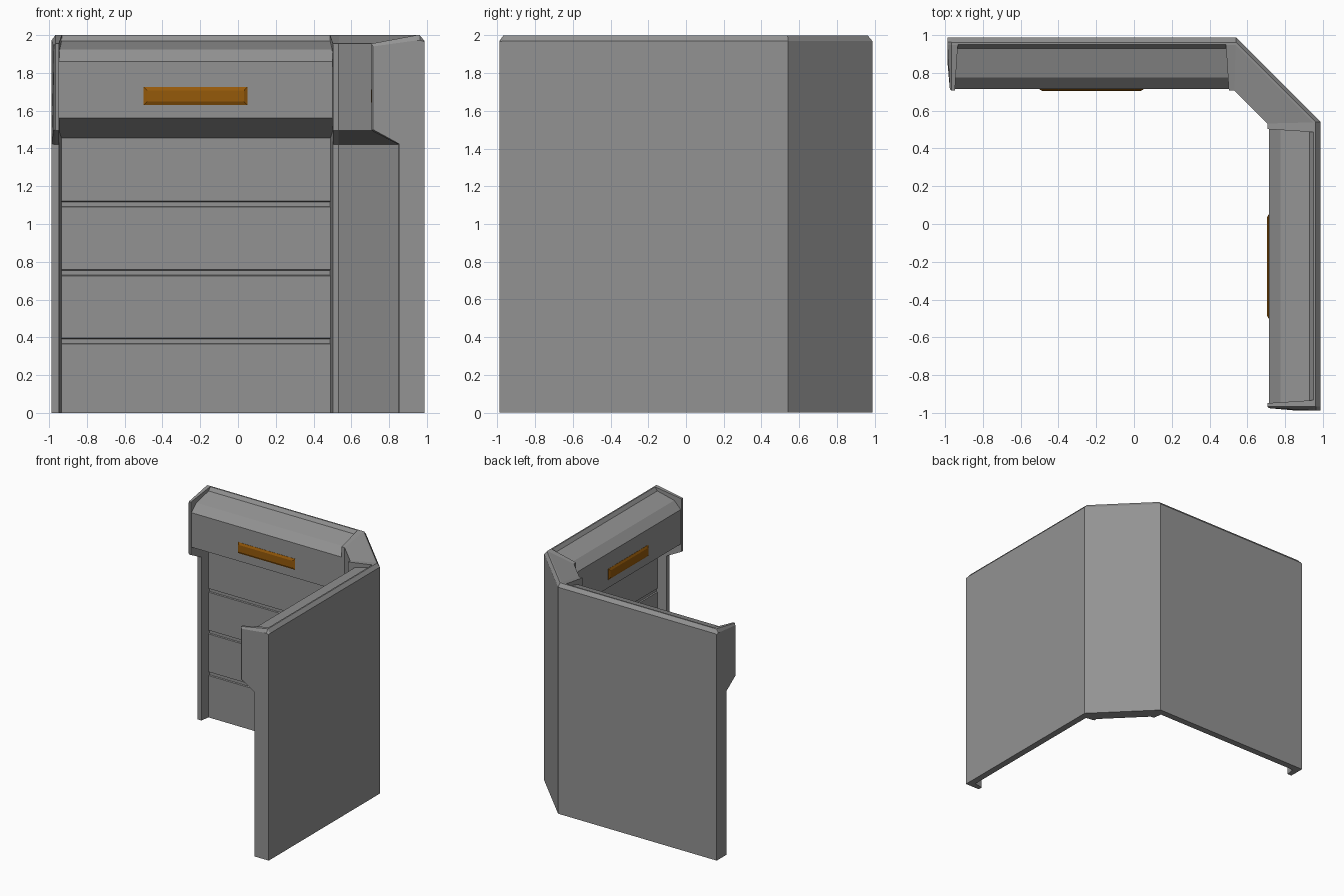
import bpy, bmesh

if "Cube" in bpy.data.objects:
    bpy.data.objects.remove(bpy.data.objects["Cube"])

OUT = 0.987  # outer wall plane


def material(name, r, g, b):
    m = bpy.data.materials.new(name)
    m.diffuse_color = (r, g, b, 1)
    m.use_nodes = True
    m.node_tree.nodes["Principled BSDF"].inputs["Base Color"].default_value = m.diffuse_color
    return m


grey = material("dark_grey", 0.29, 0.29, 0.29)
amber = material("amber_light", 0.3, 0.1, 0.003)


def swap(ring):
    """Mirror a ring across the x = y diagonal."""
    return [(y, x, z) for x, y, z in ring]


def loft(name, rings, mat=grey):
    """Skin equal-length closed rings and cap both ends."""
    bm = bmesh.new()
    vs = [[bm.verts.new(p) for p in r] for r in rings]
    n = len(rings[0])
    for a, b in zip(vs, vs[1:]):
        for i in range(n):
            j = (i + 1) % n
            bm.faces.new((a[i], a[j], b[j], b[i]))
    bm.faces.new(vs[0])
    bm.faces.new(vs[-1])
    bmesh.ops.recalc_face_normals(bm, faces=bm.faces)
    me = bpy.data.meshes.new(name)
    bm.to_mesh(me)
    bm.free()
    ob = bpy.data.objects.new(name, me)
    bpy.context.collection.objects.link(ob)
    me.materials.append(mat)
    return ob


def both_walls(name, rings, mat=grey):
    loft("back_" + name, rings, mat)
    loft("side_" + name, [swap(r) for r in rings], mat)


def ring(profile, x_at):
    return [(x_at(y), y, z) for y, z in profile]


def flare(y):
    """How far the inner frame face leans in towards the wall."""
    return 0.16 * max(0, y - 0.85)


# Frame cross-section: slim post with a deep overhanging head
frame = [(OUT, 0), (OUT, 1.97), (0.962, 2), (0.947, 2), (0.706, 1.955),
         (0.706, 1.495), (0.85, 1.42), (0.85, 0)]
frame_cut = [(OUT, 0), (OUT, 1.965), (0.965, 1.972), (0.947, 1.972), (0.715, 1.94),
             (0.715, 1.5), (0.852, 1.425), (0.852, 0)]

# End frames with chamfered outer edge and slightly flared inner face
both_walls("end_frame", [
    ring(frame_cut, lambda y: -OUT + 0.09 * max(0, 0.85 - y)),
    ring(frame, lambda y: -0.967),
    ring(frame, lambda y: -0.948 + flare(y)),
])

# Diagonal corner piece including the frames on both of its sides
r1 = ring(frame, lambda y: 0.502 - flare(y))
r2 = ring(frame, lambda y: 0.532 + 0.06 * max(0, y - 0.85))
loft("corner_pillar", [r1, r2, swap(r2), swap(r1)])

# Recessed wall section: boxed header above grooved lower panels
wall = [(OUT, 0), (OUT, 1.97), (0.962, 2), (0.95, 2), (0.93, 1.97),
        (0.775, 1.925), (0.714, 1.86), (0.714, 1.56), (0.93, 1.455)]
for z in (1.105, 0.742, 0.38):
    wall += [(0.93, z + 0.016), (0.94, z + 0.012),
             (0.94, z - 0.012), (0.93, z - 0.016)]
wall.append((0.93, 0))
both_walls("wall_panel", [ring(wall, lambda y: -0.947), ring(wall, lambda y: 0.501)])


# Amber light bars on the headers
def rect(y, inset):
    x0, x1, z0, z1 = -0.5 + inset, 0.05 - inset, 1.63 + inset, 1.725 - inset
    return [(x0, y, z0), (x1, y, z0), (x1, y, z1), (x0, y, z1)]


both_walls("light_bar", [rect(0.725, 0), rect(0.712, 0), rect(0.703, 0.018)], amber)
